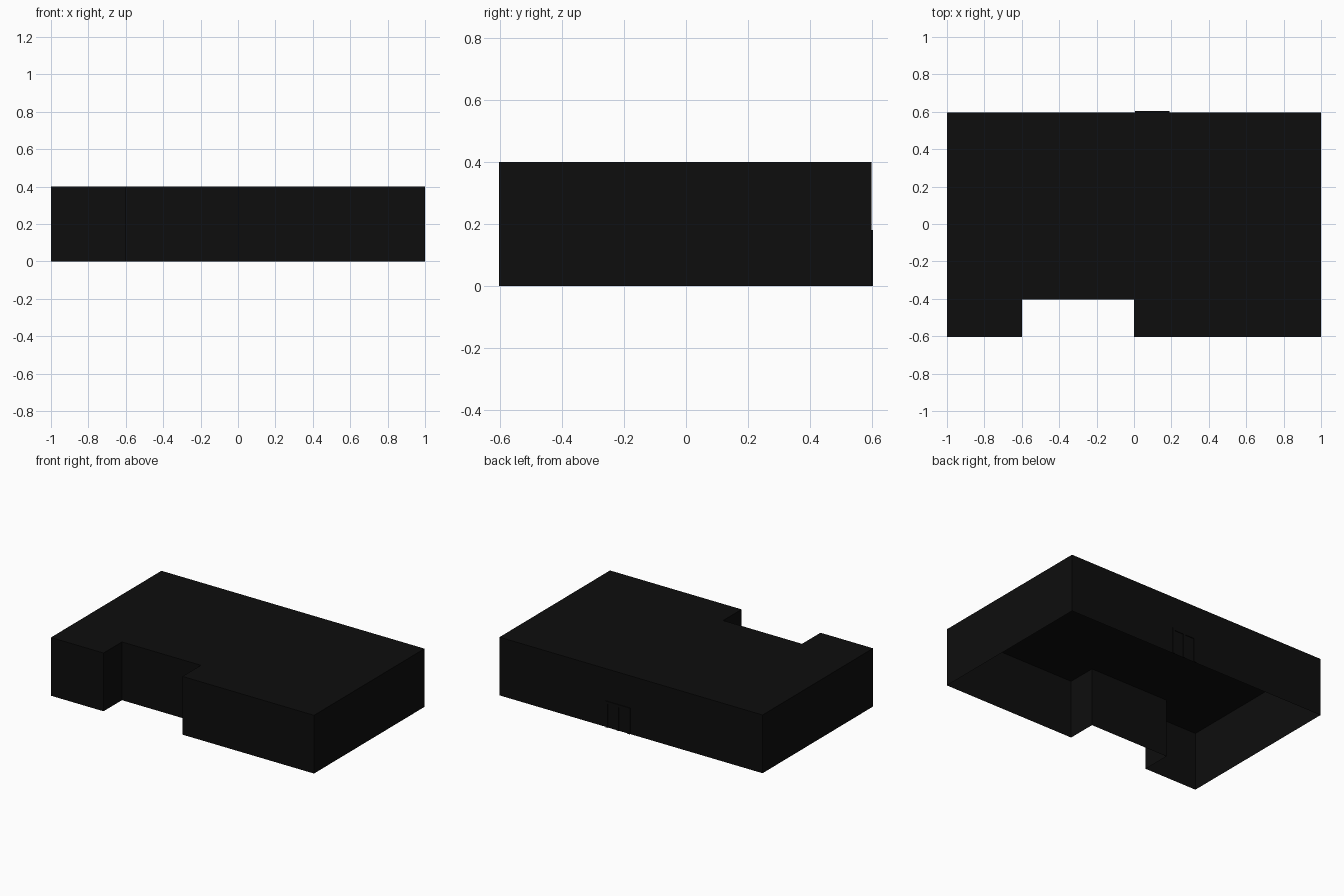
import bpy, bmesh

if "Cube" in bpy.data.objects:
    bpy.data.objects.remove(bpy.data.objects["Cube"])

mat = bpy.data.materials.new("near_black")
mat.diffuse_color = (0.004, 0.004, 0.004, 1)
mat.use_nodes = True
mat.node_tree.nodes["Principled BSDF"].inputs["Base Color"].default_value = mat.diffuse_color

def finish(name, bm):
    bmesh.ops.recalc_face_normals(bm, faces=bm.faces)
    me = bpy.data.meshes.new(name)
    bm.to_mesh(me)
    bm.free()
    me.materials.append(mat)
    ob = bpy.data.objects.new(name, me)
    bpy.context.collection.objects.link(ob)
    return ob

def box(name, x0, x1, y0, y1, z0, z1):
    bm = bmesh.new()
    bmesh.ops.create_cube(bm, size=1)
    for v in bm.verts:
        v.co = ((x0 + x1) / 2 + v.co.x * (x1 - x0),
                (y0 + y1) / 2 + v.co.y * (y1 - y0),
                (z0 + z1) / 2 + v.co.z * (z1 - z0))
    return finish(name, bm)

# Building shell: notched footprint extruded downward from the roof, open underneath
F, B, H = -0.603, 0.597, 0.4
plan = [(-1, F), (-0.6, F), (-0.6, F + 0.2), (0, F + 0.2),
        (0, F), (1, F), (1, B), (-1, B)]
bm = bmesh.new()
roof = bm.faces.new([bm.verts.new((x, y, H)) for x, y in plan])
ext = bmesh.ops.extrude_edge_only(bm, edges=roof.edges[:])
for v in ext["geom"]:
    if isinstance(v, bmesh.types.BMVert):
        v.co.z = 0
finish("building_shell", bm)

# Double door frame on the back wall: three posts and a lintel
D, T = 0.603, 0.016
for name, x in (("door_post_left", 0.005), ("door_post_middle", 0.09), ("door_post_right", 0.175)):
    box(name, x, x + T, B, D, 0, 0.18 - T)
box("door_lintel", 0.005, 0.191, B, D, 0.18 - T, 0.18)

# Recessed door leaves
for name, x in (("door_leaf_left", 0.021), ("door_leaf_right", 0.106)):
    box(name, x, x + 0.069, B, B + 0.001, 0, 0.18 - T)
